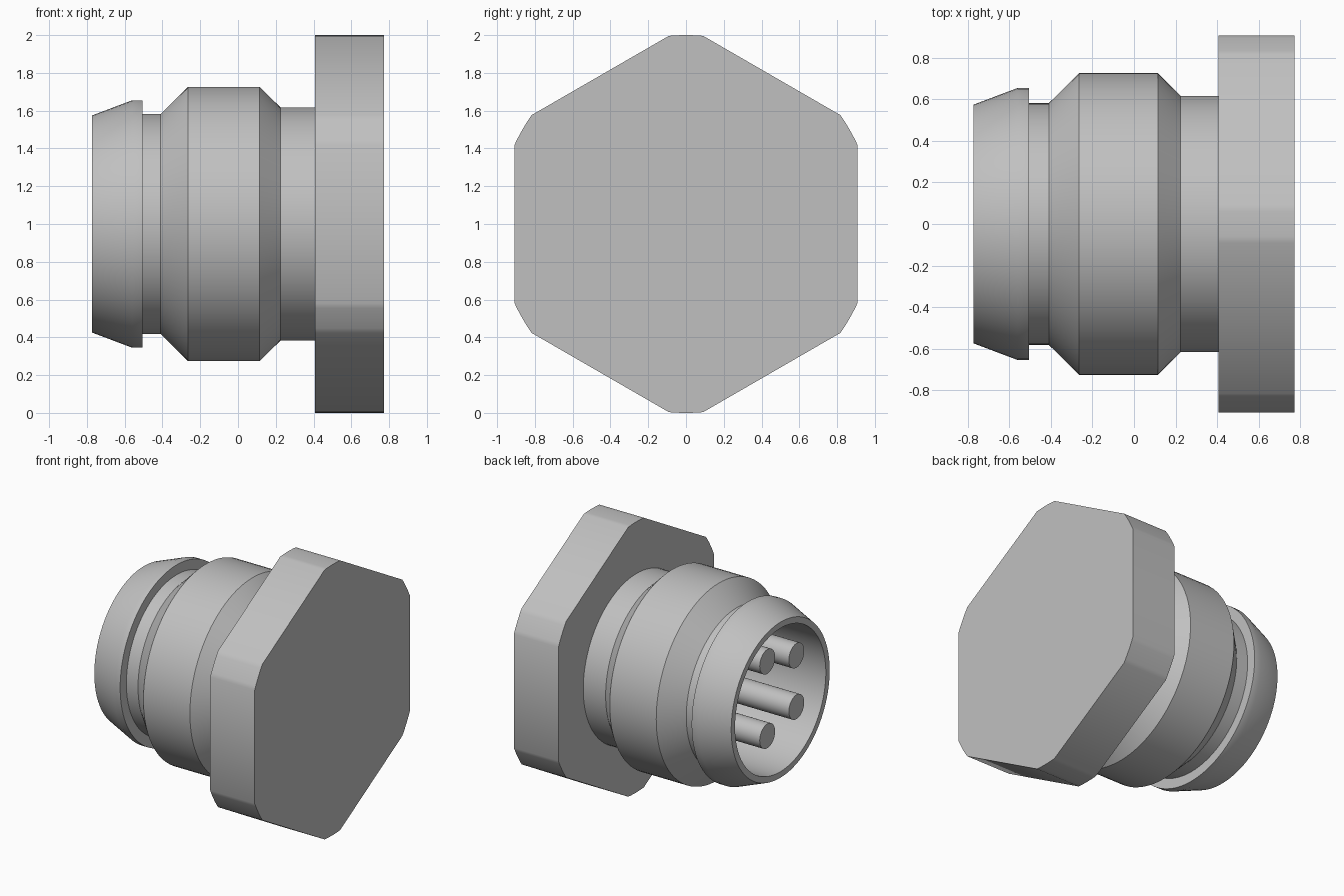
import bpy, bmesh, math

if "Cube" in bpy.data.objects:
    bpy.data.objects.remove(bpy.data.objects["Cube"])

grey = bpy.data.materials.new("metal grey")
grey.diffuse_color = (0.53, 0.53, 0.53, 1)
grey.use_nodes = True
grey.node_tree.nodes["Principled BSDF"].inputs["Base Color"].default_value = grey.diffuse_color


def finish(name, bm):
    """Turn a bmesh into a shaded object with the grey material."""
    bmesh.ops.remove_doubles(bm, verts=bm.verts, dist=1e-5)
    bmesh.ops.recalc_face_normals(bm, faces=bm.faces)
    me = bpy.data.meshes.new(name)
    bm.to_mesh(me)
    bm.free()
    me.materials.append(grey)
    ob = bpy.data.objects.new(name, me)
    bpy.context.collection.objects.link(ob)
    bpy.ops.object.select_all(action='DESELECT')
    ob.select_set(True)
    bpy.context.view_layer.objects.active = ob
    bpy.ops.object.shade_smooth_by_angle(angle=math.radians(28))
    return ob


def lathe(name, profile, steps, y=0.0, z=1.0):
    """Spin an (x, radius) profile around an axis parallel to x."""
    bm = bmesh.new()
    vs = [bm.verts.new((x, y, z + r)) for x, r in profile]
    es = [bm.edges.new(p) for p in zip(vs, vs[1:])]
    bmesh.ops.spin(bm, geom=vs + es, cent=(0, y, z), axis=(1, 0, 0),
                   angle=math.tau, steps=steps, use_duplicate=False)
    return finish(name, bm)


# hollow socket body: outside from the flange to the lip, then the bore
FLOOR = 0.1
lathe("socket_body", [
    (0.41, 0.0), (0.41, 0.617), (0.225, 0.617), (0.115, 0.726),
    (-0.265, 0.726), (-0.41, 0.582), (-0.505, 0.582), (-0.505, 0.655),
    (-0.56, 0.655), (-0.772, 0.575), (-0.772, 0.53), (FLOOR, 0.53),
    (FLOOR, 0.0)], 96)

# contact pins: a wide pair near the middle and a narrow pair to the side
TIP, R = -0.69, 0.09
for y, half in ((0.035, 0.275), (-0.305, 0.19)):
    for side in (-1, 1):
        lathe("contact_pin", [(TIP, 0.0), (TIP, R), (FLOOR + 0.02, R),
                              (FLOOR + 0.02, 0.0)], 32, y, 1 + side * half)

# hexagonal flange with its corners turned down to a circle of radius 1
APOTHEM = 0.908
half_arc = math.radians(30) - math.acos(APOTHEM)
bm = bmesh.new()
ring = []
for k in range(6):
    for j in range(-3, 4):
        a = math.radians(30 + 60 * k) + half_arc * j / 3
        ring.append(bm.verts.new((0.408, math.cos(a), 1 + math.sin(a))))
face = bm.faces.new(ring)
ext = bmesh.ops.extrude_face_region(bm, geom=[face], use_keep_orig=True)
bmesh.ops.translate(bm, vec=(0.364, 0, 0),
                    verts=[v for v in ext["geom"] if isinstance(v, bmesh.types.BMVert)])
finish("hex_flange", bm)
